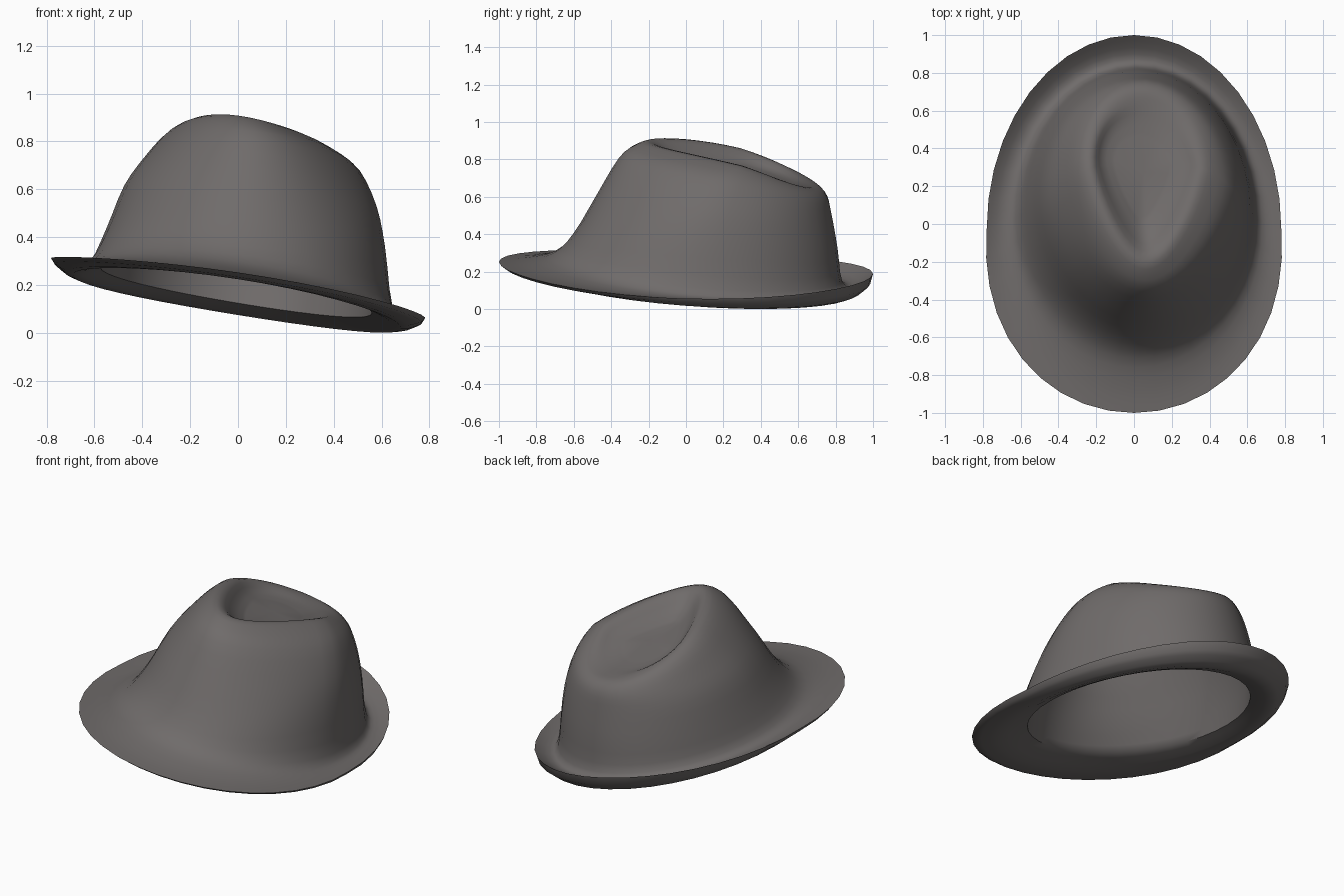
import bpy, bmesh, math

if "Cube" in bpy.data.objects:
    bpy.data.objects.remove(bpy.data.objects["Cube"])

SEG = 40      # points around each ring
SUB = 3       # smoothing steps between rings

# Each ring: left x, right x, front y, back y, centre y, z at left/right/front/back, front taper
BRIM_UNDER = [
    (-.575, .56, -.67, .74, .03, .275, .085, .262, .128, 0),
    (-.69, .68, -.85, .89, .00, .243, .021, .228, .078, -.05),
    (-.765, .765, -.975, .985, -.03, .287, .038, .236, .138, -.1),
]
BRIM_TOP = [
    (-.78, .78, -1, 1, -.03, .312, .06, .255, .192, -.1),
    (-.70, .70, -.87, .90, .00, .28, .062, .262, .128, -.05),
    (-.62, .645, -.71, .835, .03, .30, .118, .30, .152, 0),
]
CROWN = [
    (-.55, .615, -.60, .81, .08, .44, .36, .41, .33, .06),
    (-.475, .58, -.48, .78, .13, .62, .53, .61, .50, .13),
    (-.385, .51, -.36, .755, .20, .745, .68, .81, .60, .21),
    (-.295, .42, -.27, .71, .27, .84, .75, .88, .65, .27),
]
DENT = [
    (-.22, .35, -.18, .64, .30, .86, .77, .895, .665, .32),
    (-.165, .28, -.07, .55, .31, .79, .735, .81, .675, .42),
    (-.10, .19, .04, .46, .31, .755, .715, .76, .69, .42),
]
DENT_CENTRE = (.05, .28, .74)


def ring(p, inset=0.0, drop=0.0):
    xl, xr, yf, yb, cy, zl, zr, zf, zb, k = p
    xl, xr, yf, yb = xl + inset, xr - inset, yf + inset, yb - inset
    cx, rx = (xl + xr) / 2, (xr - xl) / 2
    m, h = (zl + zr + zf + zb) / 4, (zl + zr - zf - zb) / 4
    pts = []
    for i in range(SEG):
        t = 2 * math.pi * i / SEG
        c, s = math.cos(t), math.sin(t)
        # Pull in the back right and push out the back left of the crown
        skew = 1 - .2 * max(k, 0) * math.sin(2 * t) if s > 0 else 1
        x = cx + rx * c * (1 + k * min(s, 0)) * skew
        y = cy + s * ((yb - cy) * skew if s > 0 else (cy - yf))
        z = m + c * (zr - zl) / 2 + s * (zb - zf) / 2 + h * math.cos(2 * t) - drop
        pts.append((x, y, z))
    return pts


def spline(a, b, c, d, t):
    return tuple(.5 * (2 * q + (r - p) * t + (2 * p - 5 * q + 4 * r - s) * t * t
                       + (3 * q - p - 3 * r + s) * t ** 3)
                 for p, q, r, s in zip(a, b, c, d))


def smooth(rings):
    out = []
    last = len(rings) - 1
    for j in range(last):
        four = [rings[max(0, min(last, j + o))] for o in (-1, 0, 1, 2)]
        for n in range(SUB):
            out.append([spline(*q, n / SUB) for q in zip(*four)])
    return out + [rings[-1]]


# Lining, underside of brim, then top of brim and crown, as one skin
lining = [ring(DENT[2], -.04, .02)] + [ring(p, .02, .01) for p in reversed(CROWN[:3])]
under = smooth(lining + [ring(BRIM_UNDER[0])])[:-1] + smooth([ring(p) for p in BRIM_UNDER])
outer = smooth([ring(p) for p in BRIM_TOP + CROWN + DENT])
loft = under + outer

bm = bmesh.new()
rows = [[bm.verts.new(p) for p in r] for r in loft]
for a, b in zip(rows, rows[1:]):
    for i in range(SEG):
        j = (i + 1) % SEG
        bm.faces.new((a[i], a[j], b[j], b[i]))

# Close the lining and the dent in the crown
x, y, z = DENT_CENTRE
for row, dz in ((rows[0], -.03), (rows[-1], 0)):
    tip = bm.verts.new((x, y, z + dz))
    for i in range(SEG):
        bm.faces.new((row[i], row[(i + 1) % SEG], tip))
bmesh.ops.recalc_face_normals(bm, faces=bm.faces[:])

# Rest on the ground
low = min(v.co.z for v in bm.verts)
for v in bm.verts:
    v.co.z -= low
mesh = bpy.data.meshes.new("felt_hat")
bm.to_mesh(mesh)
bm.free()
hat = bpy.data.objects.new("felt_hat", mesh)
bpy.context.collection.objects.link(hat)

felt = bpy.data.materials.new("warm grey felt")
felt.diffuse_color = (.16, .148, .145, 1)
felt.use_nodes = True
felt.node_tree.nodes["Principled BSDF"].inputs["Base Color"].default_value = felt.diffuse_color
mesh.materials.append(felt)

bpy.context.view_layer.objects.active = hat
hat.select_set(True)
bpy.ops.object.shade_smooth_by_angle(angle=math.radians(50))
